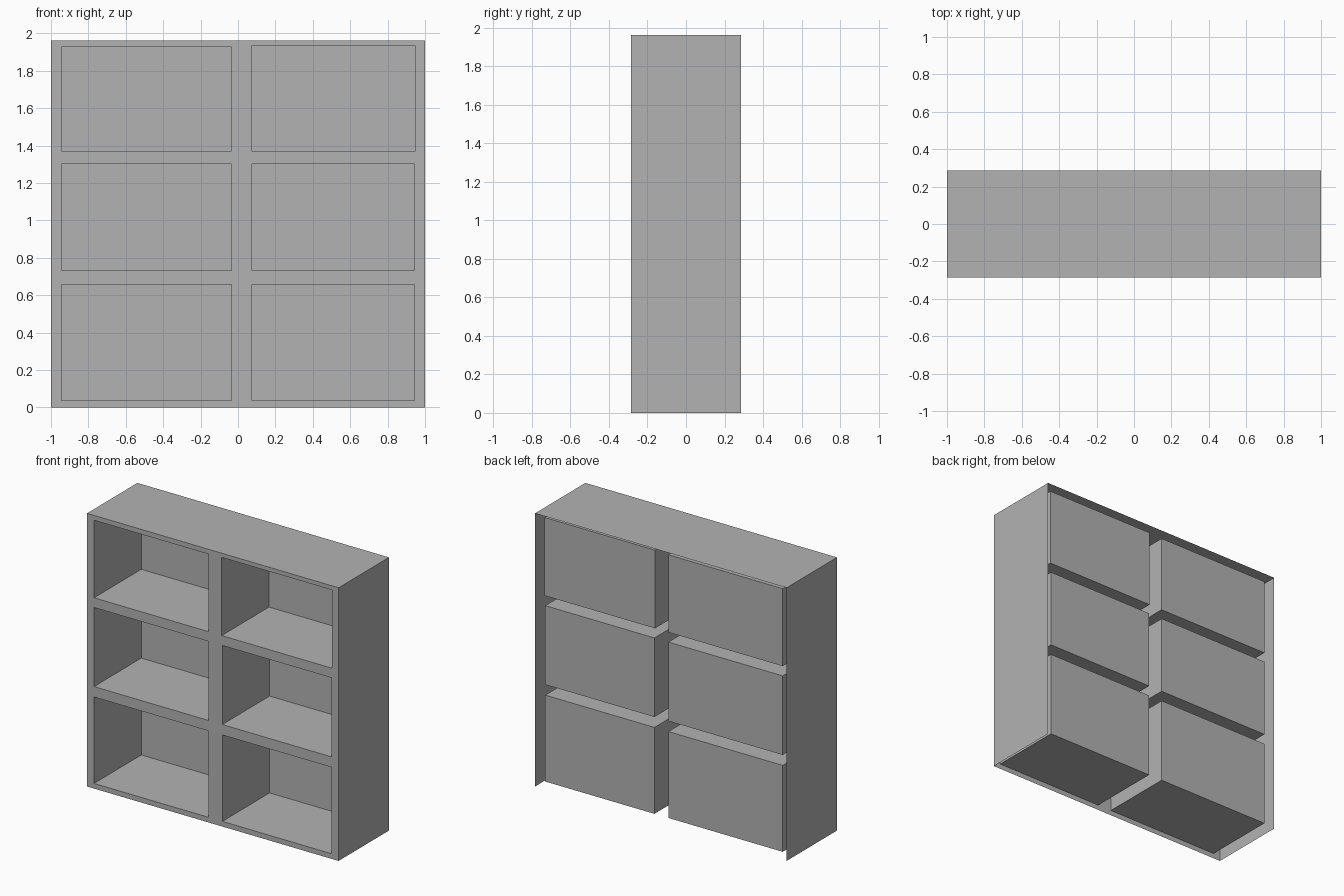
import bpy
import bmesh

cube = bpy.data.objects.get("Cube")
if cube:
    bpy.data.objects.remove(cube, do_unlink=True)

HEIGHT, HALF_DEPTH, POCKET_BACK = 1.963, 0.286, 0.25

grey = bpy.data.materials.new("plain grey")
grey.use_nodes = True
colour = (0.45, 0.45, 0.45, 1)
grey.diffuse_color = colour
grey.node_tree.nodes["Principled BSDF"].inputs["Base Color"].default_value = colour


def finish(name, bm):
    """Turn a bmesh into a named grey object."""
    bmesh.ops.remove_doubles(bm, verts=bm.verts, dist=0.0005)
    mesh = bpy.data.meshes.new(name)
    bm.to_mesh(mesh)
    bm.free()
    mesh.materials.append(grey)
    obj = bpy.data.objects.new(name, mesh)
    bpy.context.collection.objects.link(obj)


def loop(bm, rect, y):
    """Four corners of an x-z rectangle at depth y."""
    x0, x1, z0, z1 = rect
    return [bm.verts.new((x, y, z)) for x, z in ((x0, z0), (x1, z0), (x1, z1), (x0, z1))]


def bridge(bm, a, b):
    """Join two rectangular loops with four faces."""
    for i in range(4):
        j = (i + 1) % 4
        bm.faces.new((a[i], a[j], b[j], b[i]))


# Outer shell: a top and two sides, open at the back and underneath
bm = bmesh.new()
profile = [(-1, 0), (-1, HEIGHT), (1, HEIGHT), (1, 0)]
front = [bm.verts.new((x, -HALF_DEPTH, z)) for x, z in profile]
back = [bm.verts.new((x, HALF_DEPTH, z)) for x, z in profile]
for i in range(3):
    bm.faces.new((front[i], front[i + 1], back[i + 1], back[i]))
finish("outer_shell", bm)

# Openings: columns (cell edges, then opening edges) and rows (same order)
columns = {"right": (-1, 0, -0.944, -0.035), "left": (0, 1, 0.076, 0.944)}
rows = {
    "bottom": (0, 0.695, 0.037, 0.658),
    "middle": (0.695, 1.336, 0.733, 1.301),
    "top": (1.336, HEIGHT, 1.371, 1.928),
}

# Front frame and the single-walled pockets behind its openings
frame = bmesh.new()
for side, (cx0, cx1, x0, x1) in columns.items():
    for level, (cz0, cz1, z0, z1) in rows.items():
        opening = (x0, x1, z0, z1)
        if side == "left" and level == "top":
            opening = (x0 - 0.005, x1 + 0.005, z0, z1 + 0.005)
        bridge(frame, loop(frame, (cx0, cx1, cz0, cz1), -HALF_DEPTH),
               loop(frame, opening, -HALF_DEPTH))

        pocket = bmesh.new()
        rear = loop(pocket, opening, POCKET_BACK)
        bridge(pocket, loop(pocket, opening, -HALF_DEPTH), rear)
        pocket.faces.new(rear)
        finish(f"{level}_{side}_compartment", pocket)
finish("front_frame", frame)
